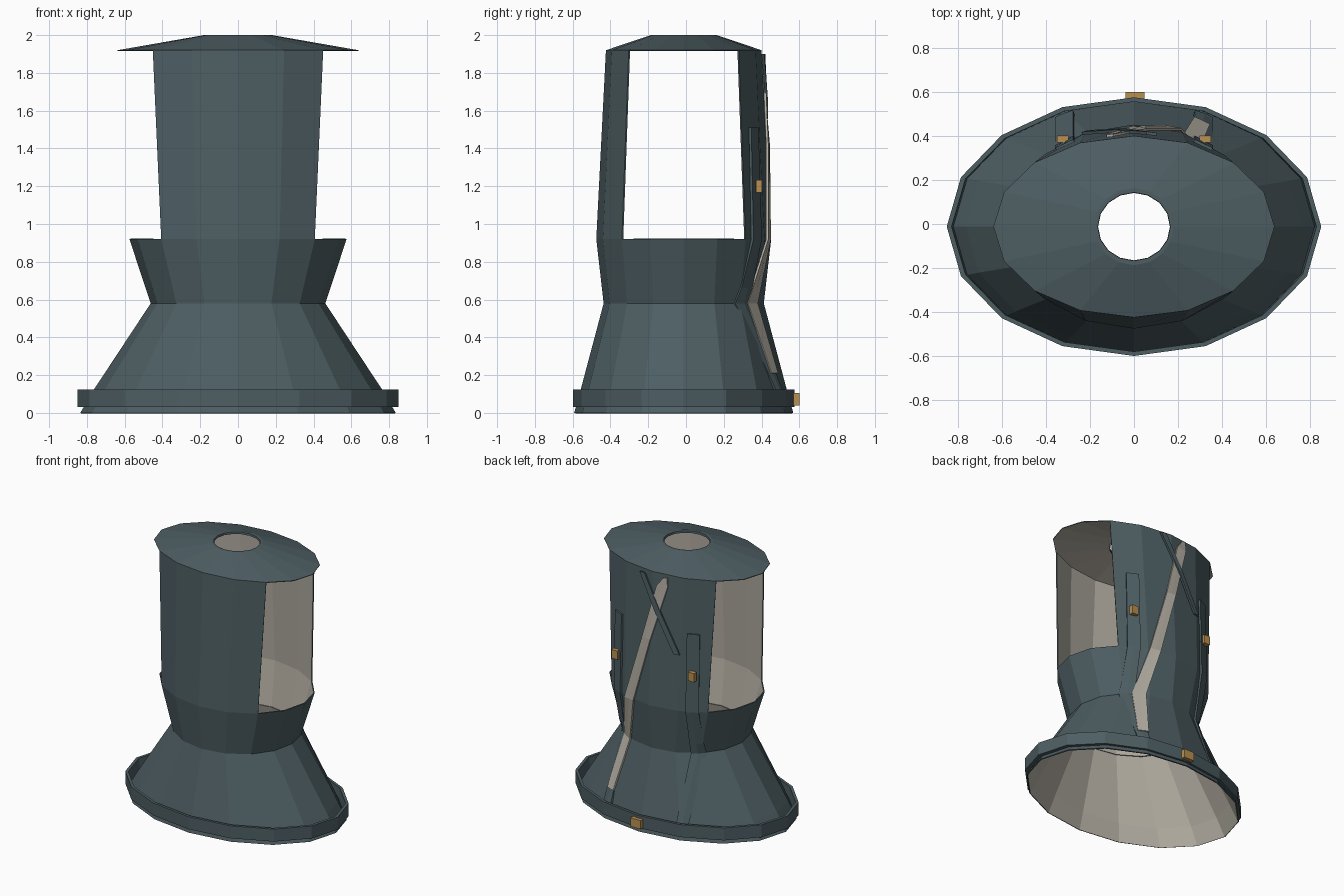
import bpy, math
from mathutils import Vector

if "Cube" in bpy.data.objects:
    bpy.data.objects.remove(bpy.data.objects["Cube"])

SIDES = 16
CY = -0.012  # the whole body sits slightly forward


def material(name, rgb):
    m = bpy.data.materials.new(name)
    m.diffuse_color = (*rgb, 1)
    m.use_nodes = True
    m.node_tree.nodes["Principled BSDF"].inputs["Base Color"].default_value = m.diffuse_color
    return m


SLATE = material("slate", (0.075, 0.112, 0.125))
LINING = material("beige lining", (0.46, 0.43, 0.37))
BRASS = material("brass", (0.48, 0.28, 0.085))

# body levels: height, half width, half depth
SKIRT = [(0.0, 0.835, 0.58), (0.125, 0.762, 0.545), (0.58, 0.462, 0.424)]
WAIST = [(0.58, 0.462, 0.424), (0.92, 0.575, 0.463)]
PANEL = [(0.92, 0.575, 0.463), (1.92, 0.638, 0.412)]
LEVELS = SKIRT + [WAIST[1], PANEL[1]]


def build(name, verts, faces, mats):
    me = bpy.data.meshes.new(name)
    me.from_pydata(verts, [], faces)
    ob = bpy.data.objects.new(name, me)
    bpy.context.collection.objects.link(ob)
    for m in mats:
        me.materials.append(m)
    return ob


def thicken(ob, amount, offset=-1, lined=True):
    s = ob.modifiers.new("thickness", "SOLIDIFY")
    s.thickness = amount
    s.offset = offset
    if lined:
        s.material_offset = 1


def loft(name, levels, first=0, count=SIDES, close_profile=False, mats=(SLATE, LINING)):
    """Elliptical rings joined by quads; count < SIDES gives an open panel."""
    full = count == SIDES
    n = count if full else count + 1
    verts = []
    for z, a, b in levels:
        for i in range(n):
            t = 2 * math.pi * (first + i) / SIDES
            verts.append((a * math.cos(t), CY + b * math.sin(t), z))
    faces = []
    rows = len(levels)
    for r in range(rows if close_profile else rows - 1):
        q = (r + 1) % rows
        for i in range(count):
            j = (i + 1) % n
            faces.append((r * n + i, r * n + j, q * n + j, q * n + i))
    return build(name, verts, faces, mats)


def back_y(x, z):
    """Depth of the faceted back surface at a given x and z."""
    z = min(max(z, 0), 1.92)
    for (z0, a0, b0), (z1, a1, b1) in zip(LEVELS, LEVELS[1:]):
        if z <= z1:
            break
    f = (z - z0) / (z1 - z0)
    a, b = a0 + (a1 - a0) * f, b0 + (b1 - b0) * f
    step = 2 * math.pi / SIDES
    k = math.floor(math.acos(max(-1, min(1, x / a))) / step)
    xa, xb = a * math.cos(k * step), a * math.cos((k + 1) * step)
    ya, yb = b * math.sin(k * step), b * math.sin((k + 1) * step)
    return CY + ya + (yb - ya) * (x - xa) / (xb - xa)


def strap(name, path, lift, mat, thick=0.014):
    """Strip following the back; path holds x, z and width."""
    verts, faces = [], []
    for x, z, w in path:
        for k in (1, 0, -1):
            px = x + k * w / 2
            verts.append((px, back_y(px, z) + lift, z))
    for r in range(len(path) - 1):
        for k in range(2):
            i = r * 3 + k
            faces.append((i, i + 1, i + 4, i + 3))
    ob = build(name, verts, faces, [mat])
    thicken(ob, thick, lined=False)
    return ob


def block(name, centre, size):
    bpy.ops.mesh.primitive_cube_add(size=1, location=centre)
    ob = bpy.context.object
    ob.name = name
    ob.scale = size
    ob.data.materials.append(BRASS)


# flared skirt, waist band, and upper front and back panels
thicken(loft("skirt", SKIRT), 0.008)
thicken(loft("waist_band", WAIST), 0.008)
thicken(loft("front_panel", PANEL, first=10, count=4), 0.008)
thicken(loft("back_panel", PANEL, first=2, count=4), 0.008)

# raised rim around the hem
loft("hem_rim", [(0.03, 0.85, 0.587), (0.125, 0.85, 0.587),
                 (0.125, 0.828, 0.567), (0.03, 0.82, 0.567)],
     close_profile=True, mats=[SLATE])

# shallow conical cap with a round neck hole
thicken(loft("cap", [(1.92, 0.638, 0.412), (2.0, 0.18, 0.175),
                     (2.0, 0.165, 0.155), (1.985, 0.163, 0.153)]), 0.005)

# vertical back straps with brass buckles
for side, label in ((-1, "left"), (1, "right")):
    x = side * 0.317
    strap(label + "_strap",
          [(x, z, 0.082) for z in (0.1, 0.125, 0.58, 0.66, 0.92, 1.51)], 0.016, SLATE)
    block(label + "_buckle", (side * 0.323, 0.386, 1.2), (0.052, 0.032, 0.066))

# long diagonal beige placket crossing the back
strap("diagonal_placket",
      [(0.31, 0.21, 0.07), (0.25, 0.58, 0.085), (0.175, 0.92, 0.085),
       (0.03, 1.42, 0.075), (-0.085, 1.83, 0.085), (-0.11, 1.9, 0.03)],
      0.020, LINING, 0.012)

# short dark strap crossing the placket
strap("cross_strap", [(-0.215, 1.35, 0.045), (-0.06, 1.64, 0.045), (0.08, 1.9, 0.045)],
      0.026, SLATE)

# brass clasp on the back of the rim
block("hem_clasp", (0.005, 0.584, 0.072), (0.086, 0.032, 0.066))
